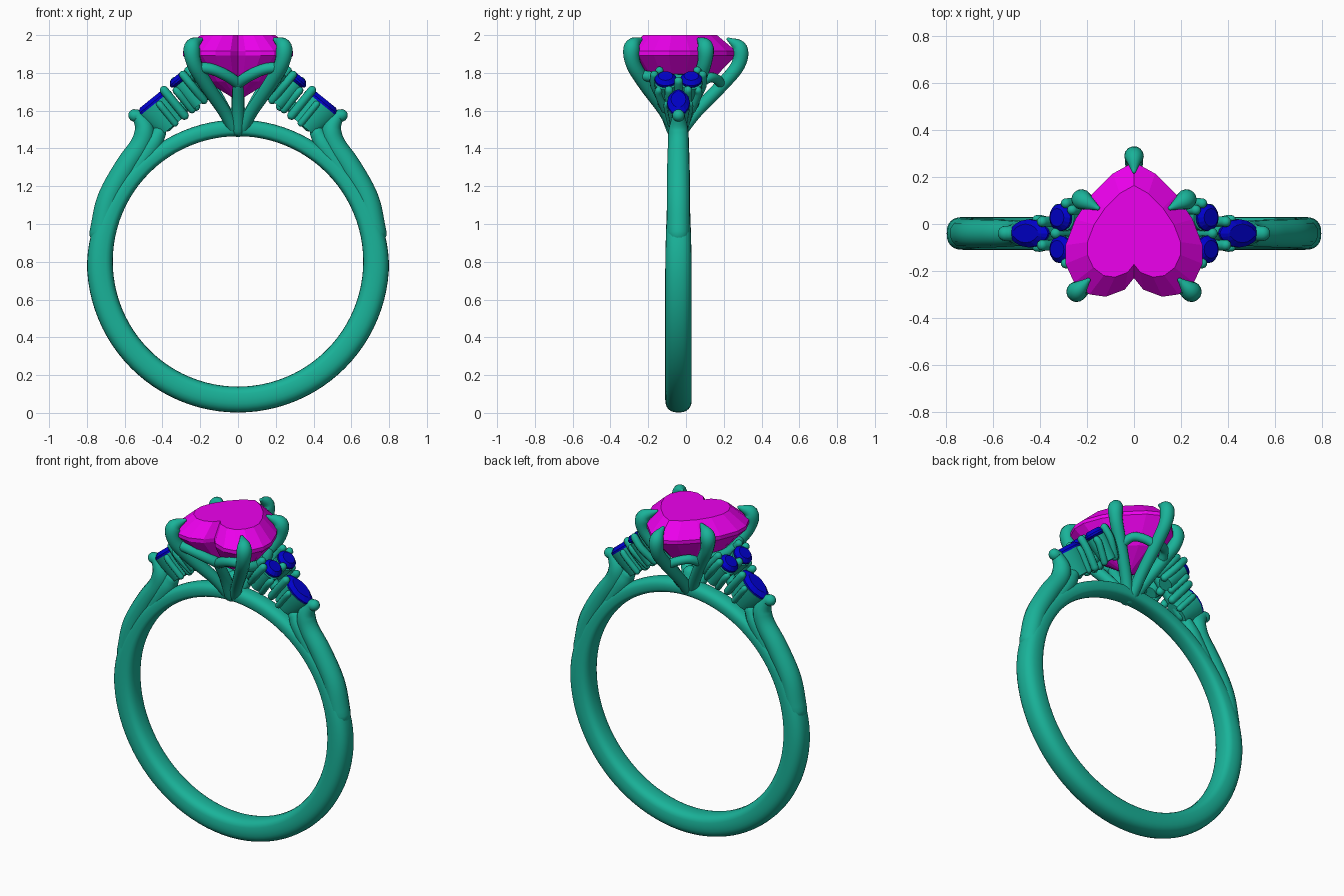
import bpy, bmesh, math
from mathutils import Vector, Matrix

if "Cube" in bpy.data.objects:
    bpy.data.objects.remove(bpy.data.objects["Cube"])

def material(name, color):
    m = bpy.data.materials.new(name)
    m.diffuse_color = color
    m.use_nodes = True
    m.node_tree.nodes["Principled BSDF"].inputs["Base Color"].default_value = m.diffuse_color
    return m

METAL = material("green_metal", (0.01, 0.45, 0.32, 1))
PINK = material("pink_gem", (0.85, 0.0, 0.85, 1))
BLUE = material("blue_gem", (0.0, 0.0, 0.6, 1))
CY = -0.04  # centre plane of the band

def finish(name, bm, mat, mirror=False, smooth=None):
    bmesh.ops.recalc_face_normals(bm, faces=bm.faces)
    me = bpy.data.meshes.new(name)
    bm.to_mesh(me)
    bm.free()
    me.materials.append(mat)
    ob = bpy.data.objects.new(name, me)
    bpy.context.collection.objects.link(ob)
    if mirror:
        mod = ob.modifiers.new("mirror", 'MIRROR')
        mod.use_mirror_merge = False
    if smooth:
        bpy.ops.object.select_all(action='DESELECT')
        ob.select_set(True)
        bpy.context.view_layer.objects.active = ob
        bpy.ops.object.shade_smooth_by_angle(angle=math.radians(smooth))
    return ob

def loft(bm, rings, closed=False):
    vs = [[bm.verts.new(p) for p in r] for r in rings]
    n = len(vs[0])
    for k in range(len(vs) if closed else len(vs) - 1):
        a, b = vs[k], vs[(k + 1) % len(vs)]
        for i in range(n):
            j = (i + 1) % n
            bm.faces.new((a[i], a[j], b[j], b[i]))
    if not closed:
        bm.faces.new(vs[0])
        bm.faces.new(vs[-1])

def tube(name, pts, mirror=False, sides=14, steps=6):
    """Smooth round wire through (x, y, z, radius) points with domed ends."""
    p = [Vector(q) for q in pts]
    p = [2 * p[0] - p[1]] + p + [2 * p[-1] - p[-2]]
    path = []
    for i in range(1, len(p) - 2):
        a, b, c, d = p[i - 1:i + 3]
        for s in range(steps):
            t = s / steps
            path.append(0.5 * (2 * b + (c - a) * t + (2 * a - 5 * b + 4 * c - d) * t * t
                               + (3 * b - a - 3 * c + d) * t ** 3))
    path.append(p[-2])
    pos = [q.to_3d() for q in path]
    rad = [max(q[3], 0.004) for q in path]
    tan = [(pos[min(i + 1, len(pos) - 1)] - pos[max(i - 1, 0)]).normalized() for i in range(len(pos))]
    dome = [math.radians(d) for d in (85, 65, 45, 22)]
    st = [(pos[0] - tan[0] * rad[0] * math.sin(d), rad[0] * math.cos(d), tan[0]) for d in dome]
    st += list(zip(pos, rad, tan))
    st += [(pos[-1] + tan[-1] * rad[-1] * math.sin(d), rad[-1] * math.cos(d), tan[-1]) for d in reversed(dome)]
    side = st[0][2].orthogonal().normalized()
    rings = []
    for c, r, t in st:
        side = (side - t * side.dot(t)).normalized()
        up = t.cross(side)
        rings.append([c + r * (side * math.cos(2 * math.pi * i / sides) + up * math.sin(2 * math.pi * i / sides))
                      for i in range(sides)])
    bm = bmesh.new()
    loft(bm, rings)
    return finish(name, bm, METAL, mirror, 60)

# Band: flat inside, rounded outside, thinner and narrower at the top
bm = bmesh.new()
rings = []
for k in range(96):
    a = 2 * math.pi * k / 96
    f = min(max((math.sin(a) + 0.1) / 1.0, 0), 1)
    f = f * f * (3 - 2 * f)
    th, w = 0.137 - 0.05 * f, 0.14 - 0.035 * f
    ring = []
    for i in range(24):
        b = 2 * math.pi * i / 24
        c, s = math.cos(b), math.sin(b)
        e = 0.85 if c > 0 else 0.6
        u = math.copysign(abs(c) ** e, c) * th / 2
        v = math.copysign(abs(s) ** 0.8, s) * w / 2
        r = 0.663 + th / 2 + u
        ring.append((r * math.cos(a), CY + v, 0.802 + r * math.sin(a)))
    rings.append(ring)
loft(bm, rings, True)
finish("band", bm, METAL, smooth=60)

# Raised shoulders ending in the outer claws
tube("shoulder", [(0.725, CY, 0.95, .062), (0.685, CY, 1.13, .062), (0.595, CY, 1.3, .06), (0.515, CY, 1.42, .056),
                  (0.495, CY, 1.5, .052), (0.525, CY, 1.565, .035), (0.548, CY, 1.575, .033)], True)
tube("shoulder_fillet", [(0.56, CY, 1.26, .05), (0.46, CY, 1.41, .052), (0.42, CY, 1.48, .04)], True)

# Heart gem
half = [(0, -.23), (.04, -.28), (.12, -.31), (.19, -.3), (.255, -.25), (.292, -.17), (.292, -.09),
        (.25, .02), (.18, .125), (.09, .215), (0, .265)]
heart = half + [(-x, y) for x, y in half[-2:0:-1]]

def heart_ring(s, z):
    return [(x * s, -.05 + (y + .05) * s, z) for x, y in heart]

bm = bmesh.new()
loft(bm, [heart_ring(.05, 1.66), heart_ring(.58, 1.755), heart_ring(1, 1.893), heart_ring(1, 1.915),
          heart_ring(.68, 2.0)])
bmesh.ops.triangulate(bm, faces=[f for f in bm.faces if len(f.verts) == 4])
finish("heart_gem", bm, PINK)

# Claws holding the heart
tube("front_claw", [(.02, -.06, 1.5, .034), (.075, -.115, 1.6, .034), (.17, -.215, 1.74, .038),
                    (.232, -.28, 1.85, .04), (.242, -.285, 1.94, .042), (.195, -.24, 1.978, .01)], True)
tube("side_claw", [(.02, -.03, 1.5, .034), (.07, .01, 1.6, .034), (.155, .065, 1.75, .036),
                   (.215, .1, 1.86, .038), (.218, .102, 1.94, .042), (.155, .068, 1.978, .01)], True)
tube("back_claw", [(0, -.02, 1.5, .034), (0, .06, 1.6, .034), (0, .185, 1.73, .036),
                   (0, .275, 1.84, .038), (0, .285, 1.93, .04), (0, .225, 1.978, .01)])

# Gallery under the heart: front strut, wavy rail and arches between claws
tube("head_hub", [(0, CY, 1.49, .03), (0, CY, 1.55, .055), (0, CY, 1.6, .04)])
tube("front_strut", [(0, -.07, 1.5, .034), (0, -.12, 1.62, .032), (0, -.19, 1.745, .03)])
tube("front_rail", [(0, -.19, 1.745, .03), (.06, -.235, 1.785, .03), (.14, -.265, 1.82, .03),
                    (.225, -.265, 1.83, .028)], True)
tube("side_rail", [(.2, -.25, 1.79, .028), (.225, -.15, 1.775, .028), (.215, -.04, 1.765, .028),
                   (.165, .07, 1.77, .028)], True)
tube("back_arch", [(.15, .065, 1.74, .026), (.115, .125, 1.775, .026), (.06, .165, 1.765, .026),
                   (0, .19, 1.735, .026)], True)

# Side settings: sloped local frame (u down the slope, v along y, n outward)
tilt = math.radians(39)
FRAME = Matrix.Translation((0.45, CY, 1.645)) @ Matrix.Rotation(tilt, 4, 'Y')

def oval(kind, scale, n, u0, v0, count=16):
    pts = []
    for i in range(count):
        a = 2 * math.pi * i / count
        c, s = math.cos(a), math.sin(a)
        if kind == "round":
            u, v = .058 * c, .058 * s
        else:
            u, v = .108 * c, .06 * math.copysign(abs(s) ** 1.3, s)
        pts.append(FRAME @ Vector((u0 + u * scale, v0 + v * scale, n)))
    return pts

for name, kind, u0, v0 in (("marquise", "marquise", 0, 0), ("round_back", "round", -.182, .068),
                           ("round_front", "round", -.182, -.068)):
    lift = 0 if kind == "marquise" else .012
    bm = bmesh.new()
    loft(bm, [oval(kind, s, z + lift, u0, v0) for s, z in ((.2, -.06), (1, -.012), (1, 0), (.66, .02))])
    finish(name + "_gem", bm, BLUE, True)
    bm = bmesh.new()
    loft(bm, [oval(kind, s, z, u0, v0) for s, z in ((.72, -.165), (.97, -.06), (1.02, -.012))])
    finish(name + "_cup", bm, METAL, True, 40)

# Small beads on posts around the side gems
for i, (u, v, r) in enumerate([(-.085, .05, .023), (-.085, -.05, .023), (-.16, 0, .024), (-.215, .128, .022),
                               (-.215, -.128, .022), (-.25, .1, .022), (-.25, -.1, .022), (-.02, .06, .018),
                               (-.02, -.06, .018), (-.135, .105, .02), (-.135, -.105, .02)]):
    top = .012 if r > .0205 else -.03
    a = FRAME @ Vector((u, v * .7, -.16))
    b = FRAME @ Vector((u, v, -.06))
    c = FRAME @ Vector((u, v, top))
    tube("bead_post_%d" % (i + 1), [(*a, r), (*b, r), (*c, r)], True, 10, 3)

# Bridge joining the side cups to the head
ba, bb = FRAME @ Vector((.02, 0, -.14)), FRAME @ Vector((-.27, 0, -.1))
tube("setting_bridge", [(*ba, .035), (*ba.lerp(bb, .5), .032), (*bb, .03)], True)
